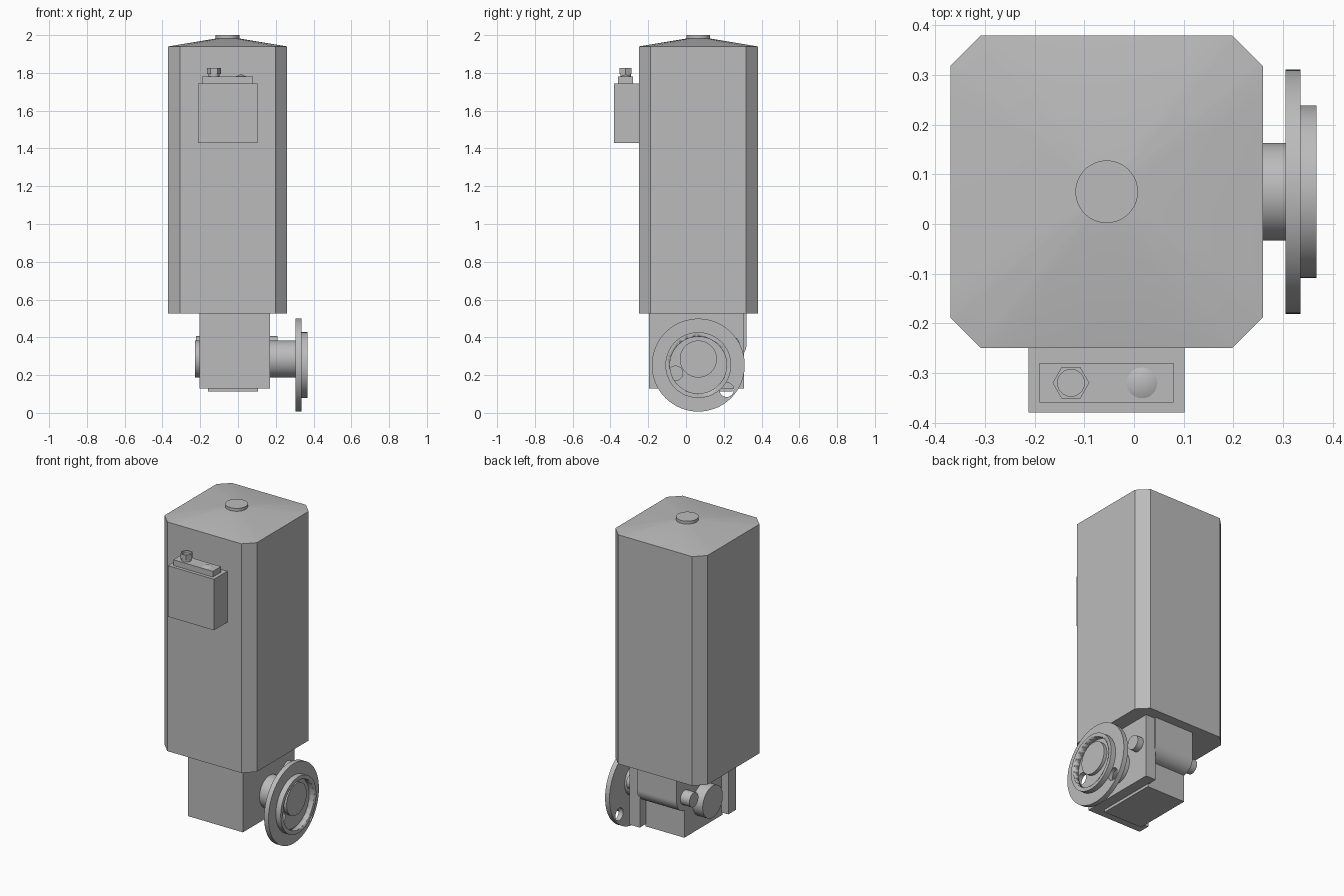
import bpy, bmesh, math
from mathutils import Vector, Matrix

if "Cube" in bpy.data.objects:
    bpy.data.objects.remove(bpy.data.objects["Cube"])

grey = bpy.data.materials.new("plain grey")
grey.use_nodes = True
grey.diffuse_color = (0.5, 0.5, 0.5, 1)
grey.node_tree.nodes["Principled BSDF"].inputs["Base Color"].default_value = (0.5, 0.5, 0.5, 1)


def finish(name, bm, smooth=False):
    bmesh.ops.recalc_face_normals(bm, faces=bm.faces)
    mesh = bpy.data.meshes.new(name)
    bm.to_mesh(mesh)
    bm.free()
    mesh.materials.append(grey)
    ob = bpy.data.objects.new(name, mesh)
    bpy.context.collection.objects.link(ob)
    if smooth:
        bpy.ops.object.select_all(action='DESELECT')
        bpy.context.view_layer.objects.active = ob
        ob.select_set(True)
        bpy.ops.object.shade_smooth_by_angle(angle=math.radians(30))
    return ob


def box(name, x, y, z):
    bm = bmesh.new()
    bmesh.ops.create_cube(bm, size=1)
    for v in bm.verts:
        v.co = [a + (t + 0.5) * (b - a) for t, (a, b) in zip(v.co, (x, y, z))]
    return finish(name, bm)


def rod(name, axis, centre, start, end, r, r_end=None, sides=48):
    """Cylinder or cone along x or z; centre holds the other two coordinates."""
    bm = bmesh.new()
    bmesh.ops.create_cone(bm, cap_ends=True, segments=sides, radius1=r,
                          radius2=r if r_end is None else r_end, depth=end - start)
    mid = (start + end) / 2
    if axis == 'x':
        turn = Matrix.Rotation(math.pi / 2, 4, 'Y')
        place = Matrix.Translation((mid, *centre))
    else:
        turn = Matrix.Rotation(math.pi / 2, 4, 'Z')
        place = Matrix.Translation((*centre, mid))
    bm.transform(place @ turn)
    return finish(name, bm, sides > 8)


def cut(ob, cutter):
    cutter.hide_render = True
    cutter.hide_viewport = True
    mod = ob.modifiers.new("cut", 'BOOLEAN')
    mod.operation = 'DIFFERENCE'
    mod.solver = 'EXACT'
    mod.object = cutter


# Octagonal motor housing
MX, MY, HALF, CH = -0.055, 0.065, 0.315, 0.062
a = HALF - CH
outline = [Vector((MX + p, MY + q)) for p, q in (
    (HALF, -a), (HALF, a), (a, HALF), (-a, HALF),
    (-HALF, a), (-HALF, -a), (-a, -HALF), (a, -HALF))]
bm = bmesh.new()
base = bm.faces.new([bm.verts.new((*p, 0.525)) for p in outline])
top = bmesh.ops.extrude_face_region(bm, geom=[base])["geom"]
bmesh.ops.translate(bm, vec=(0, 0, 1.415),
                    verts=[g for g in top if isinstance(g, bmesh.types.BMVert)])
finish("motor_housing", bm)

# Sloping lid, octagon blending to a circle
bm = bmesh.new()
rim, ring = [], []
centre = Vector((MX, MY))
for i, p in enumerate(outline):
    for k in range(8):
        q = p.lerp(outline[(i + 1) % 8], k / 8)
        rim.append(bm.verts.new((*q, 1.94)))
        ring.append(bm.verts.new((*(centre + (q - centre).normalized() * 0.063), 1.982)))
for i in range(len(rim)):
    j = (i + 1) % len(rim)
    bm.faces.new((rim[i], rim[j], ring[j], ring[i]))
bm.faces.new(ring)
finish("housing_lid", bm, True)
rod("lid_button", 'z', (MX, MY), 1.975, 2.0, 0.063)

# Terminal box with nut and dome
box("terminal_box", (-0.213, 0.102), (-0.38, -0.25), (1.43, 1.745))
box("terminal_cover", (-0.19, 0.08), (-0.36, -0.28), (1.745, 1.78))
rod("cable_neck", 'z', (-0.127, -0.32), 1.78, 1.80, 0.028)
nut = rod("cable_nut", 'z', (-0.127, -0.32), 1.795, 1.825, 0.037, sides=6)
nut.data.transform(Matrix.Translation((-0.127, -0.32, 0)) @ Matrix.Rotation(math.pi / 6, 4, 'Z')
                   @ Matrix.Translation((0.127, 0.32, 0)))
nut.data.transform(Matrix.Translation((-0.127, -0.32, 0)) @ Matrix.Rotation(math.pi / 6, 4, 'Z')
                   @ Matrix.Translation((0.127, 0.32, 0)))
cut(nut, rod("nut_bore_cutter", 'z', (-0.127, -0.32), 1.81, 1.84, 0.027))
rod("cover_dome", 'z', (0.016, -0.32), 1.78, 1.793, 0.031, 0.0)

# Gearbox: core block, front plate and side plate
box("gearbox_core", (-0.16, 0.105), (-0.13, 0.245), (0.113, 0.525))
box("gearbox_front_plate", (-0.205, 0.17), (-0.195, -0.12), (0.13, 0.525))
box("gearbox_side_plate", (0.1, 0.17), (-0.195, 0.308), (0.13, 0.525))

# Worm housing: rounded below, straight above
WORM = (0.24, 0.362)
rod("worm_barrel", 'x', WORM, -0.16, 0.11, 0.08)
box("worm_housing_top", (-0.16, 0.11), (0.2, 0.32), (WORM[1], 0.525))
rod("worm_shaft", 'x', WORM, -0.222, 0.21, 0.044)

# Output shaft, with its cap on the far side
SHAFT = (0.065, 0.285)
rod("shaft_cap", 'x', SHAFT, -0.228, -0.15, 0.098)
rod("output_shaft", 'x', SHAFT, 0.16, 0.355, 0.098, sides=64)

# Drilled flange with raised spigot ring
FLANGE = (0.065, 0.253)
flange = rod("output_flange", 'x', FLANGE, 0.305, 0.335, 0.246, sides=96)
for spot in ((0.215, 0.122), (-0.055, 0.21)):
    cut(flange, rod("bolt_hole_cutter", 'x', spot, 0.28, 0.35, 0.038, sides=32))
spigot = rod("spigot_ring", 'x', FLANGE, 0.335, 0.368, 0.174, sides=96)
cut(spigot, rod("spigot_bore_cutter", 'x', FLANGE, 0.3, 0.4, 0.15, sides=96))
